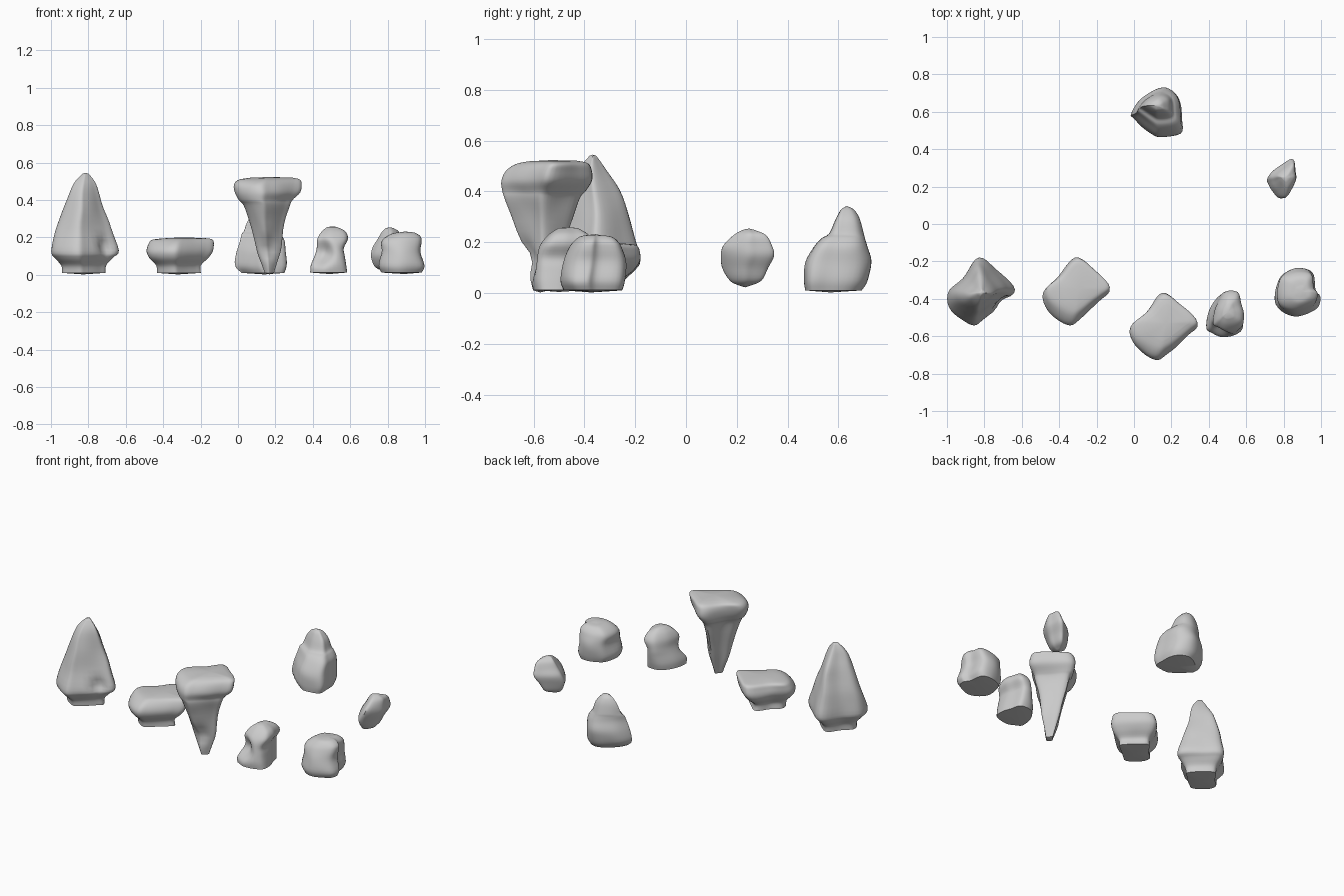
import bpy, bmesh
from mathutils import Vector, noise

AROUND, RISE = 5, 4   # spline steps per outline point / per height step


def spline(a, b, c, d, t):
    return 0.5 * (2 * b + (c - a) * t + (2 * a - 5 * b + 4 * c - d) * t * t
                  + (3 * b - a - 3 * c + d) * t ** 3)


def unit_outline(pts):
    """Smooth a closed outline and fit it to the unit square."""
    p = [Vector(q) for q in pts]
    n = len(p)
    out = [spline(p[i - 1], p[i], p[(i + 1) % n], p[(i + 2) % n], k / AROUND)
           for i in range(n) for k in range(AROUND)]
    x0, x1 = min(v.x for v in out), max(v.x for v in out)
    y0, y1 = min(v.y for v in out), max(v.y for v in out)
    return [((v.x - x0) / (x1 - x0), (v.y - y0) / (y1 - y0)) for v in out]


def rock(name, outline, levels, dents=(), rough=0.006):
    """Loft an outline through levels of (z, x0, x1, y0, y1)."""
    prof = unit_outline(outline)
    L = [Vector(l) for l in levels]
    rows = []
    for i in range(len(L) - 1):
        for k in range(RISE):
            rows.append(spline(L[max(i - 1, 0)], L[i], L[i + 1],
                               L[min(i + 2, len(L) - 1)], k / RISE))
    rows.append(L[-1])
    bm = bmesh.new()
    rings = []
    for z, x0, x1, y0, y1 in rows:
        ring = []
        for u, v in prof:
            p = Vector((x0 + (x1 - x0) * u, y0 + (y1 - y0) * v, z))
            n = noise.noise_vector(p * 9)
            p += Vector((n.x, n.y, n.z * 0.5 if z > 0.05 else 0)) * rough
            for c, r, push in dents:
                f = 1 - (p - Vector(c)).length / r
                if f > 0:
                    p += Vector(push) * f * f * (3 - 2 * f)
            ring.append(bm.verts.new(p))
        rings.append(ring)
    n = len(prof)
    for a, b in zip(rings, rings[1:]):
        for j in range(n):
            k = (j + 1) % n
            bm.faces.new((a[j], a[k], b[k], b[j]))
    # slightly domed end caps
    for ring, dz in ((rings[0], -0.008), (rings[-1], 0.004)):
        mid = sum((v.co for v in ring), Vector()) / n
        c = bm.verts.new(mid + Vector((0, 0, dz)))
        for j in range(n):
            bm.faces.new((ring[j], ring[(j + 1) % n], c))
    bmesh.ops.recalc_face_normals(bm, faces=bm.faces)
    me = bpy.data.meshes.new(name)
    bm.to_mesh(me)
    bm.free()
    ob = bpy.data.objects.new(name, me)
    bpy.context.collection.objects.link(ob)
    bpy.ops.object.select_all(action='DESELECT')
    ob.select_set(True)
    bpy.context.view_layer.objects.active = ob
    bpy.ops.object.shade_smooth_by_angle(angle=0.7)


# kite outline shared by the three large rocks
kite = [(-.83, -.18), (-.73, -.25), (-.64, -.35), (-.69, -.41), (-.80, -.51),
        (-.87, -.54), (-.98, -.46), (-1, -.37), (-.92, -.29)]

rock("tall_rock", kite, [
    (.01, -.94, -.71, -.48, -.25), (.05, -.945, -.705, -.49, -.24),
    (.09, -.98, -.67, -.53, -.20), (.13, -1, -.64, -.54, -.18),
    (.25, -.97, -.68, -.50, -.21), (.38, -.92, -.725, -.47, -.25),
    (.48, -.885, -.755, -.43, -.31), (.54, -.83, -.80, -.38, -.355)],
    [((-.70, -.43, .15), .07, (-.02, .03, 0))])

rock("flat_rock", kite, [
    (.01, -.43, -.20, -.48, -.25), (.05, -.435, -.20, -.49, -.25),
    (.09, -.475, -.16, -.53, -.205), (.125, -.49, -.135, -.54, -.18),
    (.16, -.48, -.13, -.52, -.18), (.188, -.455, -.14, -.48, -.195),
    (.196, -.38, -.2, -.43, -.25)])

rock("floating_rock", kite, [
    (.01, .14, .19, -.60, -.54), (.12, .105, .225, -.63, -.50),
    (.28, .06, .25, -.68, -.45), (.37, .03, .275, -.715, -.42),
    (.40, .005, .29, -.725, -.395), (.44, -.015, .33, -.73, -.37),
    (.48, -.02, .34, -.71, -.37), (.508, 0, .335, -.67, -.385),
    (.52, .06, .29, -.62, -.43)],
    [((.17, -.64, .14), .09, (0, .03, 0))])

rock("notched_rock", [
    (.375, -.55), (.39, -.45), (.46, -.36), (.545, -.355), (.57, -.43),
    (.59, -.50), (.575, -.575), (.47, -.605), (.405, -.58)], [
    (.012, .385, .585, -.60, -.38), (.05, .39, .58, -.605, -.37),
    (.10, .41, .57, -.60, -.36), (.14, .42, .565, -.595, -.355),
    (.19, .425, .59, -.575, -.355), (.23, .45, .575, -.54, -.385),
    (.255, .48, .53, -.50, -.43)],
    [((.44, -.60, .12), .10, (.02, .05, 0))])

rock("blocky_rock", [
    (.89, -.24), (.95, -.26), (.97, -.35), (.995, -.39), (.97, -.45),
    (.85, -.49), (.755, -.43), (.765, -.30), (.82, -.255)], [
    (.012, .77, .985, -.48, -.25), (.05, .755, 1, -.495, -.24),
    (.12, .77, .98, -.485, -.235), (.17, .765, .985, -.465, -.25),
    (.20, .785, .98, -.445, -.265), (.222, .825, .95, -.42, -.29),
    (.228, .86, .92, -.39, -.33)])

rock("small_rock", [
    (.715, .265), (.80, .335), (.85, .355), (.865, .29), (.865, .23),
    (.80, .14), (.75, .18), (.72, .225)], [
    (.03, .75, .79, .21, .26), (.05, .725, .82, .17, .30),
    (.10, .71, .84, .14, .325), (.15, .72, .865, .137, .35),
    (.19, .745, .868, .15, .34), (.23, .77, .86, .19, .315),
    (.25, .79, .83, .23, .27)])

rock("peaked_rock", [
    (-.015, .60), (.04, .68), (.155, .735), (.24, .69), (.26, .575),
    (.25, .495), (.14, .475), (.085, .50), (0, .575)], [
    (.01, .025, .25, .47, .69), (.05, -.015, .26, .465, .715),
    (.12, -.01, .255, .47, .73), (.18, .01, .25, .50, .715),
    (.215, .02, .23, .53, .705), (.235, .035, .21, .565, .70),
    (.29, .055, .19, .59, .685), (.325, .08, .16, .61, .665),
    (.338, .105, .14, .627, .645)])
